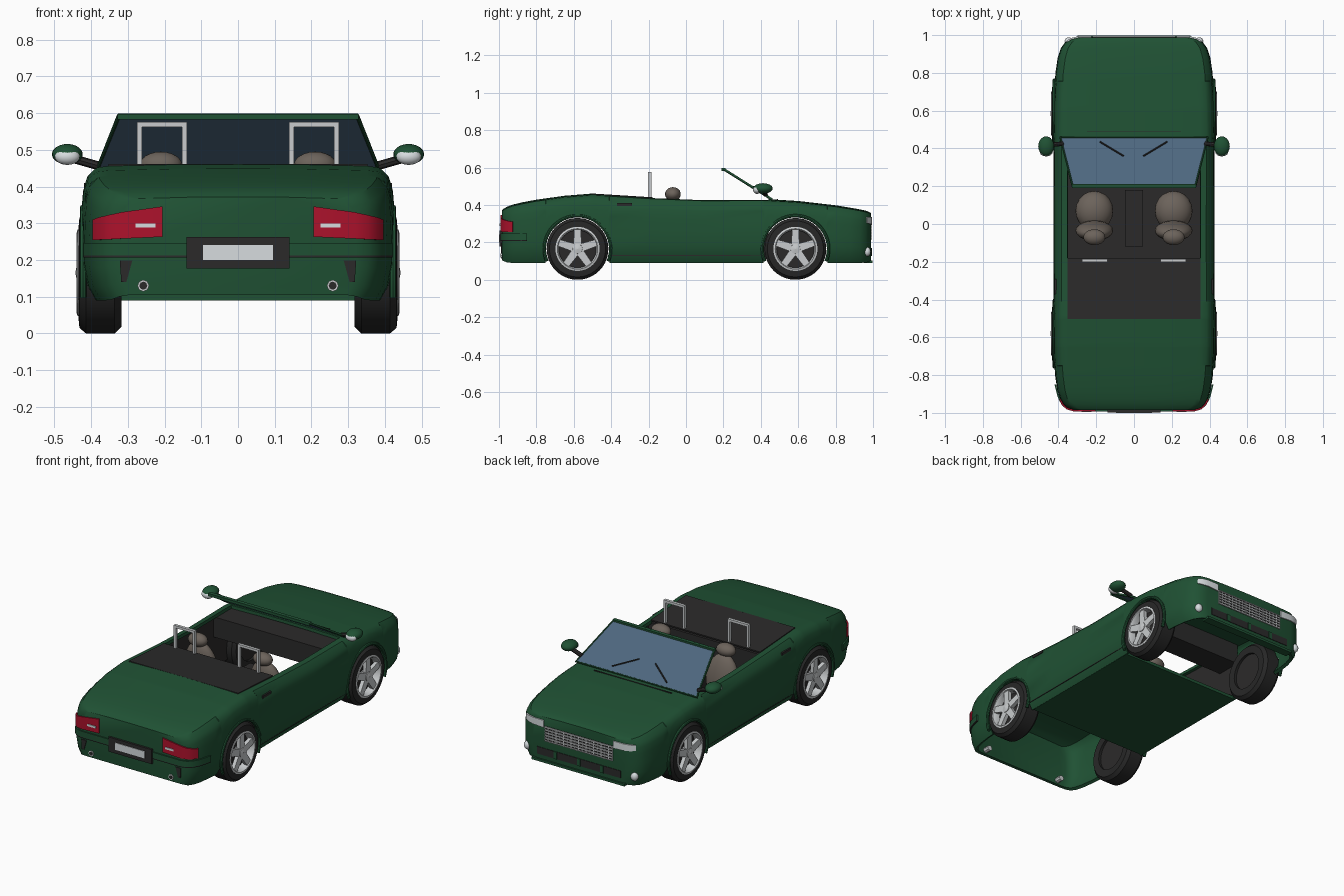
import bpy, bmesh, math
from mathutils import Matrix, Vector

cube = bpy.data.objects.get("Cube")
if cube:
    bpy.data.objects.remove(cube, do_unlink=True)


def material(name, r, g, b):
    m = bpy.data.materials.new(name)
    m.use_nodes = True
    m.diffuse_color = (r, g, b, 1)
    for n in m.node_tree.nodes:
        if n.type == 'BSDF_PRINCIPLED':
            n.inputs["Base Color"].default_value = (r, g, b, 1)
    return m


GREEN = material("body_green", .014, .083, .034)
DARK = material("dark_trim", .024, .023, .023)
RUBBER = material("tyre_rubber", .02, .02, .02)
SILVER = material("silver", .58, .6, .61)
SEAT = material("seat_fabric", .15, .125, .105)
GLASS = material("window_glass", .075, .135, .21)
RED = material("tail_red", .42, .006, .025)
WHITE = material("plate_white", .68, .72, .74)
parts = []


def finish(name, bm, mat, fix_normals=True):
    if fix_normals:
        bmesh.ops.recalc_face_normals(bm, faces=bm.faces)
    me = bpy.data.meshes.new(name)
    bm.to_mesh(me)
    bm.free()
    ob = bpy.data.objects.new(name, me)
    bpy.context.collection.objects.link(ob)
    me.materials.append(mat)
    parts.append(ob)
    return ob


def bake(ob):
    bpy.context.view_layer.update()
    dg = bpy.context.evaluated_depsgraph_get()
    return bpy.data.meshes.new_from_object(ob.evaluated_get(dg))


def thicken(ob, thick, offset):
    mod = ob.modifiers.new("thickness", 'SOLIDIFY')
    mod.thickness, mod.offset = thick, offset
    me = bake(ob)
    ob.modifiers.clear()
    ob.data = me
    return ob


def box(name, lo, hi, mat):
    bm = bmesh.new()
    size = [b - a for a, b in zip(lo, hi)]
    mid = [(a + b) / 2 for a, b in zip(lo, hi)]
    bmesh.ops.create_cube(bm, size=1, matrix=Matrix.Translation(mid) @ Matrix.Diagonal((*size, 1)))
    return finish(name, bm, mat)


def ball(name, mid, radii, mat, tilt=0):
    bm = bmesh.new()
    mx = Matrix.Translation(mid) @ Matrix.Rotation(tilt, 4, 'X') @ Matrix.Diagonal((*radii, 1))
    bmesh.ops.create_uvsphere(bm, u_segments=20, v_segments=12, radius=1, matrix=mx)
    return finish(name, bm, mat)


def sheet(name, quads, mat, thick=.008):
    bm = bmesh.new()
    for q in quads:
        bm.faces.new([bm.verts.new(p) for p in q])
    bmesh.ops.remove_doubles(bm, verts=bm.verts, dist=.0001)
    return thicken(finish(name, bm, mat), thick, 0)


# Upright strip through columns of (x, y, low z, high z)
def ribbon(name, cols, mat):
    quads = [((a[0], a[1], a[2]), (b[0], b[1], b[2]), (b[0], b[1], b[3]), (a[0], a[1], a[3]))
             for a, b in zip(cols, cols[1:])]
    return sheet(name, quads, mat)


def tube(name, pts, r, mat, closed=False):
    cu = bpy.data.curves.new(name + "_path", 'CURVE')
    cu.dimensions, cu.bevel_depth, cu.bevel_resolution = '3D', r, 2
    cu.use_fill_caps = True
    sp = cu.splines.new('POLY')
    sp.points.add(len(pts) - 1)
    for p, co in zip(sp.points, pts):
        p.co = (*co, 1)
    sp.use_cyclic_u = closed
    path = bpy.data.objects.new(name + "_path", cu)
    bpy.context.collection.objects.link(path)
    me = bake(path)
    bpy.data.objects.remove(path, do_unlink=True)
    me.materials.clear()
    me.materials.append(mat)
    ob = bpy.data.objects.new(name, me)
    bpy.context.collection.objects.link(ob)
    parts.append(ob)


# Ring turned about a wheel axle from a closed profile of (radius, x)
def lathe(name, prof, side, y, z, mat, seg=40):
    bm = bmesh.new()
    rings = [[bm.verts.new((side * x, y + r * math.cos(t), z + r * math.sin(t))) for r, x in prof]
             for t in (2 * math.pi * i / seg for i in range(seg))]
    for i in range(seg):
        a, b = rings[i - 1], rings[i]
        for j in range(len(prof)):
            bm.faces.new((a[j - 1], a[j], b[j], b[j - 1]))
    return finish(name, bm, mat)


def lookup(table, t):
    for a, b in zip(table, table[1:]):
        if t <= b[0]:
            f = max(0, (t - a[0]) / (b[0] - a[0]))
            return [p + (q - p) * f for p, q in zip(a[1:], b[1:])]
    return list(table[-1][1:])


# Body shell: stations of (y, half width, bottom, top), side profile of (height, width) fractions
STATIONS = [(-.985, .32, .105, .372), (-.975, .352, .1, .38), (-.955, .375, .092, .391),
            (-.925, .392, .09, .402), (-.88, .406, .09, .413), (-.8, .418, .09, .428),
            (-.65, .427, .09, .449), (-.5, .428, .09, .461), (-.2, .425, .09, .442),
            (.1, .425, .09, .43), (.42, .427, .09, .432), (.6, .427, .09, .421),
            (.8, .416, .09, .398), (.88, .404, .09, .385), (.93, .388, .09, .376),
            (.962, .365, .092, .369), (.98, .334, .096, .362), (.988, .3, .1, .356)]
PROFILE = [(0, .92), (.1, .97), (.3, 1), (.6, 1), (.82, .985), (.92, .955), (.975, .9)]
AXLES = {"rear": -.58, "front": .585}
AXLE_Z, ARCH = .165, .17
COCKPIT_BACK, COCKPIT_FRONT, RAIL = -.5, .44, .352

ys = {s[0] for s in STATIONS} | {COCKPIT_FRONT}
for c in AXLES.values():
    ys |= {c - ARCH - .001, c + ARCH + .001}
    ys |= {c + ARCH * math.cos(math.radians(a)) for a in range(5, 180, 10)}
ys = sorted(ys)

bm = bmesh.new()
rings = []
for y in ys:
    w, lo, hi = lookup(STATIONS, y)
    edge = lo
    for c in AXLES.values():
        if abs(y - c) < ARCH:
            edge = AXLE_Z + math.sqrt(ARCH ** 2 - (y - c) ** 2)
    shoulder = lo + (hi - lo) * .975
    half = []
    for t in (0, .12, .3, .5, .7, .83, .92, 1):
        z = edge + (shoulder - edge) * t
        half.append((w * lookup(PROFILE, (z - lo) / (hi - lo))[0], z))
    rail = min(RAIL, w * .84)
    half += [(rail, hi - .005), (rail * .5, hi - .001)]
    ring = half + [(0, hi)] + [(-x, z) for x, z in reversed(half)]
    rings.append([bm.verts.new((x, y, z)) for x, z in ring])
n = len(rings[0])
for i in range(len(ys) - 1):
    mid = (ys[i] + ys[i + 1]) / 2
    for j in range(n - 1):
        if COCKPIT_BACK < mid < COCKPIT_FRONT and 8 <= j < n - 9:
            continue
        a, b = rings[i], rings[i + 1]
        bm.faces.new((a[j], b[j], b[j + 1], a[j + 1]))
bm.faces.new(rings[0])
bm.faces.new(rings[-1][::-1])
loose = [v for v in bm.verts if not v.link_faces]
bmesh.ops.delete(bm, geom=loose, context='VERTS')
body = thicken(finish("body_shell", bm, GREEN, False), .018, -1)

# Floor, cabin and cowl seam
box("floor_pan", (-.39, -.4, .09), (.39, .4, .108), GREEN)
box("carpet", (-.385, -.18, .108), (.385, .36, .114), DARK)
box("cabin_rear_wall", (-.375, -.2, .1), (.375, -.18, .425), DARK)
sheet("rear_deck_cover", [((-.353, -.503, .457), (.353, -.503, .457),
                           (.353, -.18, .437), (-.353, -.18, .437))], DARK)
box("dashboard", (-.37, .3, .29), (.37, .45, .408), DARK)
box("centre_tunnel", (-.048, -.12, .11), (.048, .18, .27), DARK)
box("cowl_seam", (-.25, .486, .422), (.25, .491, .4305), DARK)

# Windscreen with frame and wipers
BASE, TOP = (.39, .458, .43), (.325, .2, .592)


def flip(p, s):
    return (p[0] * s, p[1], p[2])


corners = [flip(BASE, -1), BASE, TOP, flip(TOP, -1)]
sheet("windscreen", [corners], GLASS, .006)
tube("windscreen_frame", corners, .007, GREEN, True)
box("windscreen_header", (-.328, .19, .582), (.328, .212, .598), GREEN)
tube("wiper_a", [(-.18, .435, .452), (-.055, .36, .499)], .004, DARK)
tube("wiper_b", [(.175, .435, .452), (.05, .36, .499)], .004, DARK)

# Everything that comes in a left and right pair
for s, side in ((1, "left"), (-1, "right")):
    box(side + "_door_lining", (s * .372 - .004, -.18, .11), (s * .372 + .004, .44, .41), DARK)
    box(side + "_door_handle", (s * .414 - .006, -.37, .395), (s * .414 + .006, -.29, .41), DARK)
    box(side + "_sill_line", (s * .411 - .004, -.4, .127), (s * .411 + .004, .405, .131), DARK)
    ball(side + "_seat_cushion", (s * .21, .07, .2), (.1, .105, .075), SEAT)
    ball(side + "_seat_back", (s * .21, -.035, .3), (.1, .05, .145), SEAT, .15)
    ball(side + "_headrest", (s * .21, -.07, .458), (.058, .042, .037), SEAT)
    box(side + "_hoop_top", (s * .207 - .068, -.202, .562), (s * .207 + .068, -.185, .576), SILVER)
    for x in (.146, .268):
        box(side + "_hoop_post", (s * x - .007, -.202, .43), (s * x + .007, -.185, .563), SILVER)

    # Door mirrors
    ball(side + "_mirror_housing", (s * .465, .412, .488), (.042, .052, .028), GREEN)
    ball(side + "_mirror_glass", (s * .465, .38, .481), (.034, .022, .022), WHITE)
    tube(side + "_mirror_arm", [(s * .375, .425, .455), (s * .445, .42, .475)], .012, DARK)

    # Tail details
    ribbon(side + "_tail_light", [(s * .205, -.988, .263, .346), (s * .318, -.988, .258, .33),
                                  (s * .353, -.978, .256, .322), (s * .377, -.957, .255, .316),
                                  (s * .393, -.927, .255, .31)], RED)
    box(side + "_reverse_light", (s * .252 - .027, -.996, .288), (s * .252 + .027, -.989, .3), WHITE)
    sheet(side + "_tail_vent", [[(s * x, -.985, z) for x, z in
                                 ((.288, .198), (.322, .198), (.318, .14), (.304, .14))]], DARK)
    tube(side + "_exhaust", [(s * .258, -.93, .13), (s * .258, -.99, .13)], .016, SILVER)
    tube(side + "_exhaust_bore", [(s * .258, -.95, .13), (s * .258, -.992, .13)], .011, DARK)

    # Nose details
    ribbon(side + "_headlight", [(s * .225, .99, .292, .334), (s * .296, .99, .296, .335),
                                 (s * .332, .981, .299, .335), (s * .354, .967, .303, .334)], WHITE)
    ball(side + "_fog_lamp", (s * .345, .968, .15), (.022, .02, .025), WHITE)

    # Wheels and arch lips
    for end, y in AXLES.items():
        tag = end + "_" + side
        lathe(tag + "_tyre", [(.105, .32), (.148, .318), (.165, .336), (.165, .414),
                              (.15, .432), (.118, .435), (.105, .425)], s, y, AXLE_Z, RUBBER)
        lathe(tag + "_rim", [(.1, .39), (.112, .39), (.118, .437), (.108, .44), (.1, .425)],
              s, y, AXLE_Z, SILVER)
        lathe(tag + "_brake_disc", [(.001, .335), (.107, .335), (.107, .398), (.001, .398)],
              s, y, AXLE_Z, DARK)
        lathe(tag + "_hub", [(.001, .39), (.03, .39), (.026, .438), (.001, .443)], s, y, AXLE_Z, SILVER, 20)
        bm = bmesh.new()
        for i in range(5):
            t = i * math.tau / 5
            out, across = Vector((0, math.sin(t), math.cos(t))), Vector((0, math.cos(t), -math.sin(t)))
            hub = Vector((s * .434, y, AXLE_Z))
            face = bm.faces.new([bm.verts.new(hub + out * r + across * w) for r, w in
                                 ((.015, -.022), (.107, -.018), (.107, .018), (.015, .022))])
            ext = bmesh.ops.extrude_face_region(bm, geom=[face])
            bmesh.ops.translate(bm, vec=(-s * .022, 0, 0),
                                verts=[v for v in ext["geom"] if isinstance(v, bmesh.types.BMVert)])
        finish(tag + "_spokes", bm, SILVER)
        arc = [math.radians(-22 + 224 * i / 28) for i in range(29)]
        tube(tag + "_arch_lip", [(s * .422, y + .177 * math.cos(t), AXLE_Z + .177 * math.sin(t))
                                 for t in arc], .009, GREEN)

# Rear bumper and number plate
edge = [(.417, -.85), (.403, -.905), (.395, -.927), (.378, -.957), (.355, -.978), (.32, -.988)]
band = edge + [(-x, y) for x, y in reversed(edge)]
ribbon("rear_bumper", [(x, y, .212, .246) for x, y in band], GREEN)
ribbon("rear_bumper_line", [(x, y, .207, .212) for x, y in band], DARK)
box("plate_surround", (-.14, -.997, .177), (.14, -.97, .262), DARK)
box("number_plate", (-.095, -1, .2), (.095, -.995, .241), WHITE)

# Grille, lower intake and lip
box("grille_back", (-.22, .98, .215), (.22, .99, .302), DARK)
for i in range(6):
    z = .218 + i * .016
    box("grille_bar", (-.22, .985, z - .003), (.22, .995, z + .003), SILVER)
for i in range(19):
    x = (i - 9) * .0243
    box("grille_post", (x - .002, .985, .215), (x + .002, .993, .301), SILVER)
box("lower_intake", (-.27, .98, .128), (.27, .991, .17), DARK)
for x in (-.15, 0, .15):
    box("intake_divider", (x - .01, .982, .128), (x + .01, .994, .17), GREEN)
box("front_lip", (-.3, .95, .09), (.3, .998, .104), GREEN)

# Smooth shading with sharp edges kept
bpy.ops.object.select_all(action='DESELECT')
for ob in parts:
    ob.select_set(True)
bpy.context.view_layer.objects.active = body
bpy.ops.object.shade_smooth_by_angle(angle=math.radians(35))
